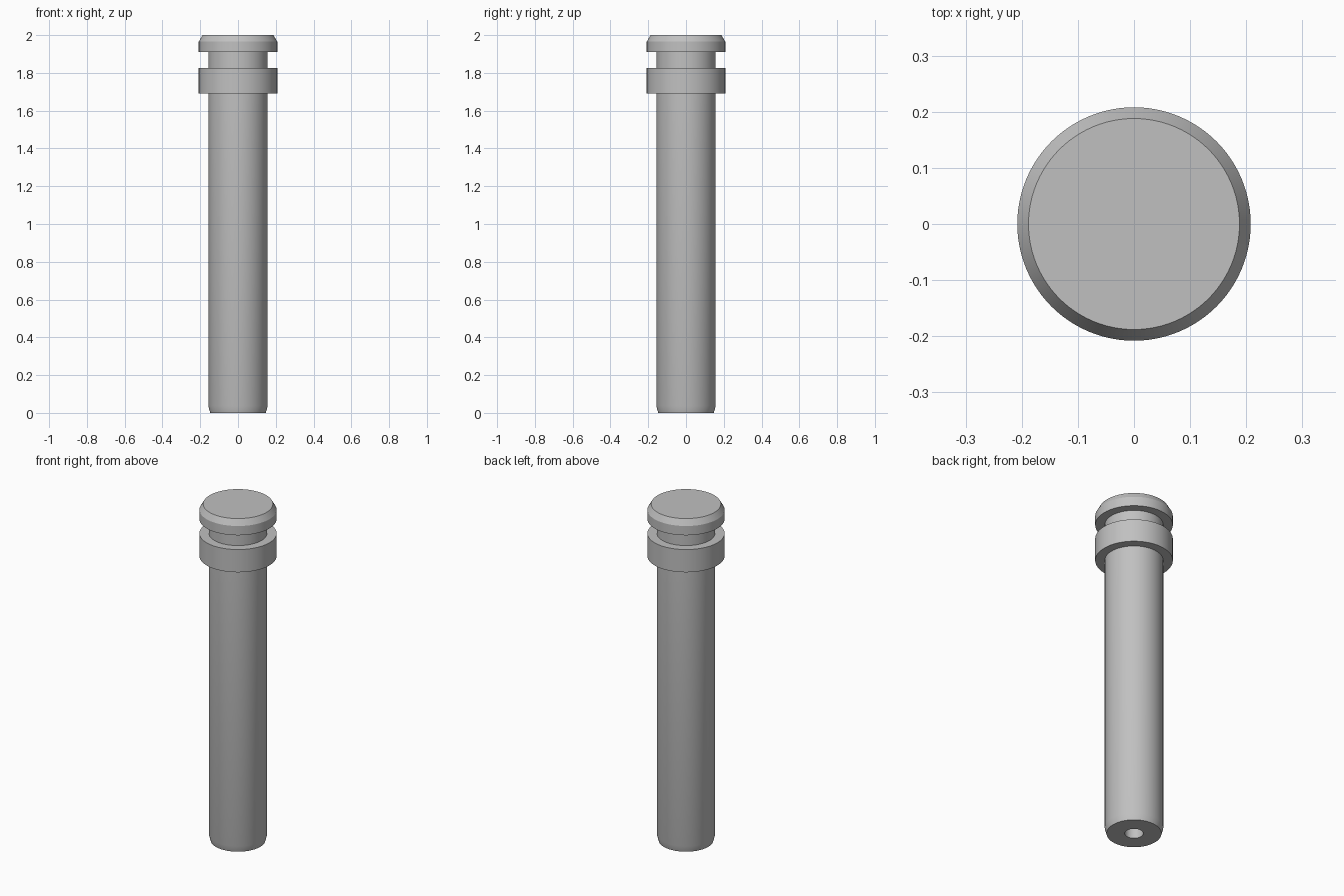
import bpy
import bmesh
import math

cube = bpy.data.objects.get("Cube")
if cube:
    bpy.data.objects.remove(cube, do_unlink=True)

# Plain grey metal
steel = bpy.data.materials.new("grey steel")
steel.use_nodes = True
color = (0.53, 0.53, 0.53, 1)
steel.diffuse_color = color
steel.node_tree.nodes["Principled BSDF"].inputs["Base Color"].default_value = color


def lathe(name, profile, segments=96):
    """Spin a (radius, height) profile around z into a smooth solid."""
    bm = bmesh.new()
    verts = [bm.verts.new((r, 0, z)) for r, z in profile]
    edges = [bm.edges.new(pair) for pair in zip(verts, verts[1:])]
    bmesh.ops.spin(bm, geom=verts + edges, cent=(0, 0, 0), axis=(0, 0, 1),
                   angle=math.tau, steps=segments)
    bmesh.ops.remove_doubles(bm, verts=bm.verts, dist=0.0001)
    bmesh.ops.recalc_face_normals(bm, faces=bm.faces)
    mesh = bpy.data.meshes.new(name)
    bm.to_mesh(mesh)
    bm.free()
    mesh.materials.append(steel)
    obj = bpy.data.objects.new(name, mesh)
    bpy.context.collection.objects.link(obj)
    bpy.ops.object.select_all(action="DESELECT")
    obj.select_set(True)
    bpy.context.view_layer.objects.active = obj
    bpy.ops.object.shade_smooth_by_angle(angle=math.radians(25))
    return obj


shaft_r, collar_r, bore_r = 0.157, 0.208, 0.05

# One turned pin: blind bore, tapered foot, shaft, collar, groove, chamfered head
lathe("guide_pin", [
    (0, 0.5), (bore_r, 0.47), (bore_r, 0),
    (0.147, 0), (shaft_r, 0.037),
    (shaft_r, 1.69), (collar_r, 1.69), (collar_r, 1.825),
    (shaft_r, 1.825), (shaft_r, 1.91),
    (collar_r, 1.91), (collar_r, 1.965), (0.188, 2), (0, 2),
])
